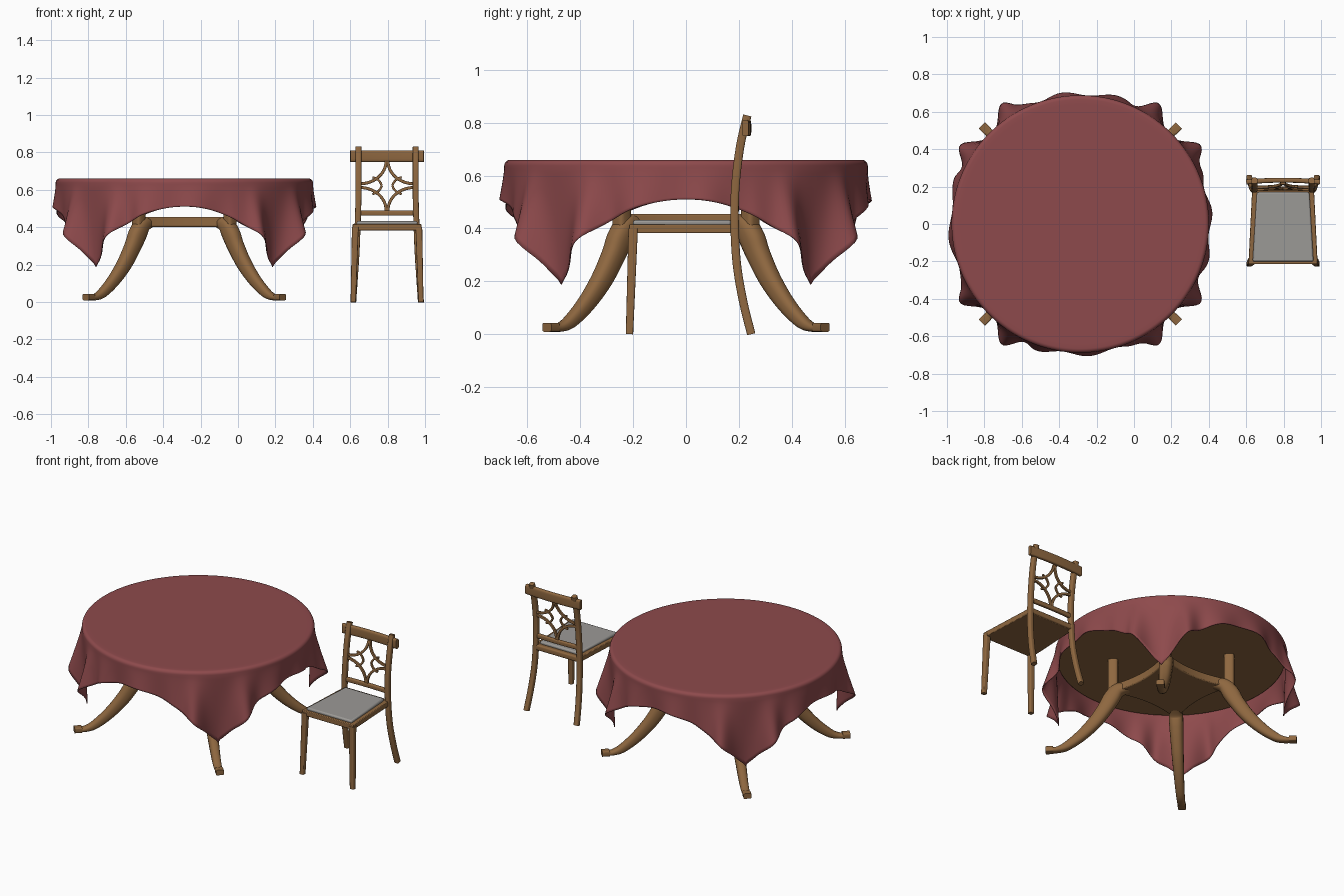
import bpy, bmesh, math
from mathutils import Vector

if "Cube" in bpy.data.objects:
    bpy.data.objects.remove(bpy.data.objects["Cube"])

TX, CX = -0.287, 0.797          # table and chair centres along x


def material(name, rgb):
    m = bpy.data.materials.new(name)
    m.diffuse_color = (*rgb, 1)
    m.use_nodes = True
    m.node_tree.nodes["Principled BSDF"].inputs["Base Color"].default_value = m.diffuse_color
    return m


WOOD = material("warm wood", (0.27, 0.135, 0.05))
CLOTH = material("dusty red cloth", (0.27, 0.068, 0.072))
PAD = material("grey upholstery", (0.33, 0.32, 0.305))


def finish(name, bm, mat, angle=40, bevel=0):
    bmesh.ops.recalc_face_normals(bm, faces=bm.faces)
    me = bpy.data.meshes.new(name)
    bm.to_mesh(me)
    bm.free()
    me.materials.append(mat)
    ob = bpy.data.objects.new(name, me)
    bpy.context.collection.objects.link(ob)
    if bevel:
        b = ob.modifiers.new("soft edges", 'BEVEL')
        b.width, b.segments = bevel, 2
    bpy.ops.object.select_all(action='DESELECT')
    ob.select_set(True)
    bpy.context.view_layer.objects.active = ob
    bpy.ops.object.shade_smooth_by_angle(angle=math.radians(angle))
    return ob


def spline(pts, steps=6):
    """Catmull-Rom through tuples of any length."""
    p = [pts[0]] + list(pts) + [pts[-1]]
    out = []
    for i in range(1, len(p) - 2):
        for k in range(steps):
            t = k / steps
            out.append(tuple(0.5 * (2 * b + (c - a) * t + (2 * a - 5 * b + 4 * c - d) * t * t
                                    + (3 * b - a - 3 * c + d) * t ** 3)
                             for a, b, c, d in zip(p[i - 1], p[i], p[i + 1], p[i + 2])))
    return out + [tuple(pts[-1])]


def sweep(name, path, side, mat, n=16, square=0.5):
    """Path rows: x, y, z, half width along side, half thickness. square<1 gives boxier section."""
    bm = bmesh.new()
    side = Vector(side).normalized()
    P = [Vector(r[:3]) for r in path]
    rings = []
    for i, r in enumerate(path):
        tan = (P[min(i + 1, len(P) - 1)] - P[max(i - 1, 0)]).normalized()
        nor = tan.cross(side).normalized()
        ring = []
        for k in range(n):
            a = 2 * math.pi * (k + 0.5) / n
            c, s = math.cos(a), math.sin(a)
            ring.append(bm.verts.new(P[i] + side * r[3] * math.copysign(abs(c) ** square, c)
                                     + nor * r[4] * math.copysign(abs(s) ** square, s)))
        rings.append(ring)
    for a, b in zip(rings, rings[1:]):
        for k in range(n):
            bm.faces.new((a[k], a[(k + 1) % n], b[(k + 1) % n], b[k]))
    bm.faces.new(rings[0])
    bm.faces.new(rings[-1])
    return finish(name, bm, mat)


def prism(name, outline, z0, z1, mat, bevel=0.004):
    bm = bmesh.new()
    lo = bm.faces.new([bm.verts.new((x, y, z0)) for x, y in outline])
    ex = bmesh.ops.extrude_face_region(bm, geom=[lo], use_keep_orig=True)
    for v in ex["geom"]:
        if isinstance(v, bmesh.types.BMVert):
            v.co.z = z1
    return finish(name, bm, mat, bevel=bevel)


# ---- tablecloth: a square cloth over a round top, four hanging corners
def tablecloth():
    bm = bmesh.new()
    N, wall, fil, top = 288, 0.688, 0.022, 0.66
    rings = [[] for _ in range(25)]
    for i in range(N):
        th = 2 * math.pi * i / N
        mid = (th + math.pi / 4) % (math.pi / 2) - math.pi / 4    # angle from side middle
        phi = math.degrees(math.pi / 4 - abs(mid))                # degrees from corner
        hang = 0.838 / math.cos(mid) - wall - 0.025 * math.exp(-(phi / 2.5) ** 2)
        flare = (0.29 * math.exp(-((phi - 12.5) / 5) ** 2)
                 - 0.04 * math.exp(-(phi / 5) ** 2)
                 + (0.09 + 0.09 * math.sin(16 * th + 0.6 * math.sin(3 * th)))
                 * min(1, max(0, (phi - 16) / 8)))
        prof = [(wall * q, top) for q in (0.3, 0.6, 0.85, 0.93)]
        prof += [(wall - fil + fil * math.sin(a), top - fil + fil * math.cos(a))
                 for a in (k * math.pi / 10 for k in range(6))]
        for k in range(1, 16):
            d = (hang - fil) * k / 15
            ease = d * d / (d + 0.04)
            prof.append((wall + flare * ease * 1.12, top - fil - d * math.sqrt(1 - flare ** 2 * 0.5)))
        for j, (r, z) in enumerate(prof):
            rings[j].append(bm.verts.new((TX + r * math.cos(th), r * math.sin(th), z)))
    rings = [r for r in rings if r]
    bm.faces.new(rings[0])
    for a, b in zip(rings, rings[1:]):
        for i in range(N):
            bm.faces.new((a[i], b[i], b[(i + 1) % N], a[(i + 1) % N]))
    ob = finish("tablecloth", bm, CLOTH, 60)
    s = ob.modifiers.new("thickness", 'SOLIDIFY')
    s.thickness, s.offset = 0.005, -1


tablecloth()

# ---- table top and base
circle = [(TX + 0.676 * math.cos(a), 0.676 * math.sin(a))
          for a in (2 * math.pi * k / 96 for k in range(96))]
prism("table_top", circle, 0.615, 0.65, WOOD)

plate = []                       # square platform with hollowed sides
for k in range(4):
    a = k * math.pi / 2
    for j in range(12):
        u = -1 + 2 * j / 12
        x, y = 0.255 - 0.05 * (1 - u * u), 0.255 * u
        plate.append((TX + x * math.cos(a) - y * math.sin(a), x * math.sin(a) + y * math.cos(a)))
prism("base_platform", plate, 0.402, 0.455, WOOD, 0.006)

LEG = [(0.25, 0.428, 0.034, 0.026), (0.315, 0.412, 0.042, 0.042), (0.355, 0.36, 0.042, 0.05),
       (0.388, 0.30, 0.039, 0.046), (0.452, 0.205, 0.035, 0.041), (0.535, 0.115, 0.03, 0.034),
       (0.62, 0.048, 0.026, 0.026), (0.675, 0.026, 0.024, 0.017), (0.715, 0.024, 0.023, 0.014)]
for k in range(4):
    a = math.pi / 4 + k * math.pi / 2
    c, s = math.cos(a), math.sin(a)

    def at(r, z, w, t):
        return (TX + r * c, r * s, z, w, t)
    sweep("table_leg", spline([at(*q) for q in LEG]), (-s, c, 0), WOOD, square=0.8)
    sweep("table_foot_cap", [at(0.70, 0.026, 0.024, 0.017), at(0.745, 0.026, 0.024, 0.017)],
          (-s, c, 0), WOOD, n=16, square=0.3)
    sweep("table_post", [at(0.345, 0.40, 0.03, 0.03), at(0.345, 0.62, 0.03, 0.03)],
          (-s, c, 0), WOOD)


# ---- chair
def trapezoid(front, back, y0, y1):
    return [(CX - front, y0), (CX + front, y0), (CX + back, y1), (CX - back, y1)]


prism("chair_seat_frame", trapezoid(0.185, 0.165, -0.215, 0.19), 0.382, 0.416, WOOD)
prism("seat_cushion", trapezoid(0.163, 0.14, -0.2, 0.17), 0.41, 0.432, PAD, 0.008)


def back_y(z):
    return 0.185 + 0.5 * max(z - 0.5, 0) ** 2


for s in (-1, 1):
    # front leg and swept back post
    sweep("chair_front_leg", [(CX + s * 0.181, -0.214, 0, 0.014, 0.014),
                              (CX + s * 0.17, -0.2, 0.40, 0.018, 0.018)],
          (1, 0, 0), WOOD, square=0.35)
    post = [(0.181, 0.247, 0), (0.172, 0.215, 0.13), (0.163, 0.192, 0.27), (0.157, 0.184, 0.42),
            (0.153, 0.187, 0.56), (0.153, 0.205, 0.71), (0.153, 0.232, 0.828)]
    sweep("chair_back_post", spline([(CX + s * x, y, z, 0.016, 0.016) for x, y, z in post]),
          (1, 0, 0), WOOD, square=0.5)


def cross_rail(name, half, z, bow, w, t):
    y = back_y(z)
    sweep(name, spline([(CX + half * u, y + bow * (1 - u * u), z, w, t)
                        for u in (-1, -0.5, 0, 0.5, 1)]), (0, 0, 1), WOOD, square=0.45)


cross_rail("chair_top_rail", 0.197, 0.78, 0.01, 0.031, 0.013)
cross_rail("chair_lower_rail", 0.155, 0.475, 0.005, 0.014, 0.011)
cross_rail("chair_back_seat_rail", 0.16, 0.40, 0, 0.017, 0.014)

# openwork: four inward arcs plus two small pointed brackets
ZC = 0.622
for s in (-1, 1):
    for v in (-1, 1):
        arc = []
        for k in range(13):
            a = k / 12 * math.pi / 2
            x = 0.145 - 0.14 * math.sin(a)
            z = ZC + v * (0.132 - 0.122 * math.cos(a))
            arc.append((CX + s * x, back_y(z) + 0.003, z, 0.008, 0.008))
        sweep("chair_back_arc", arc, (0, 1, 0), WOOD, n=10)
        hook = [(0.078, 0.045), (0.055, 0.036), (0.038, 0.02), (0.028, 0.0)]
        sweep("chair_back_bracket",
              spline([(CX + s * x, back_y(ZC + v * z) + 0.003, ZC + v * z, 0.007, 0.006)
                      for x, z in hook]), (0, 1, 0), WOOD, n=10)
